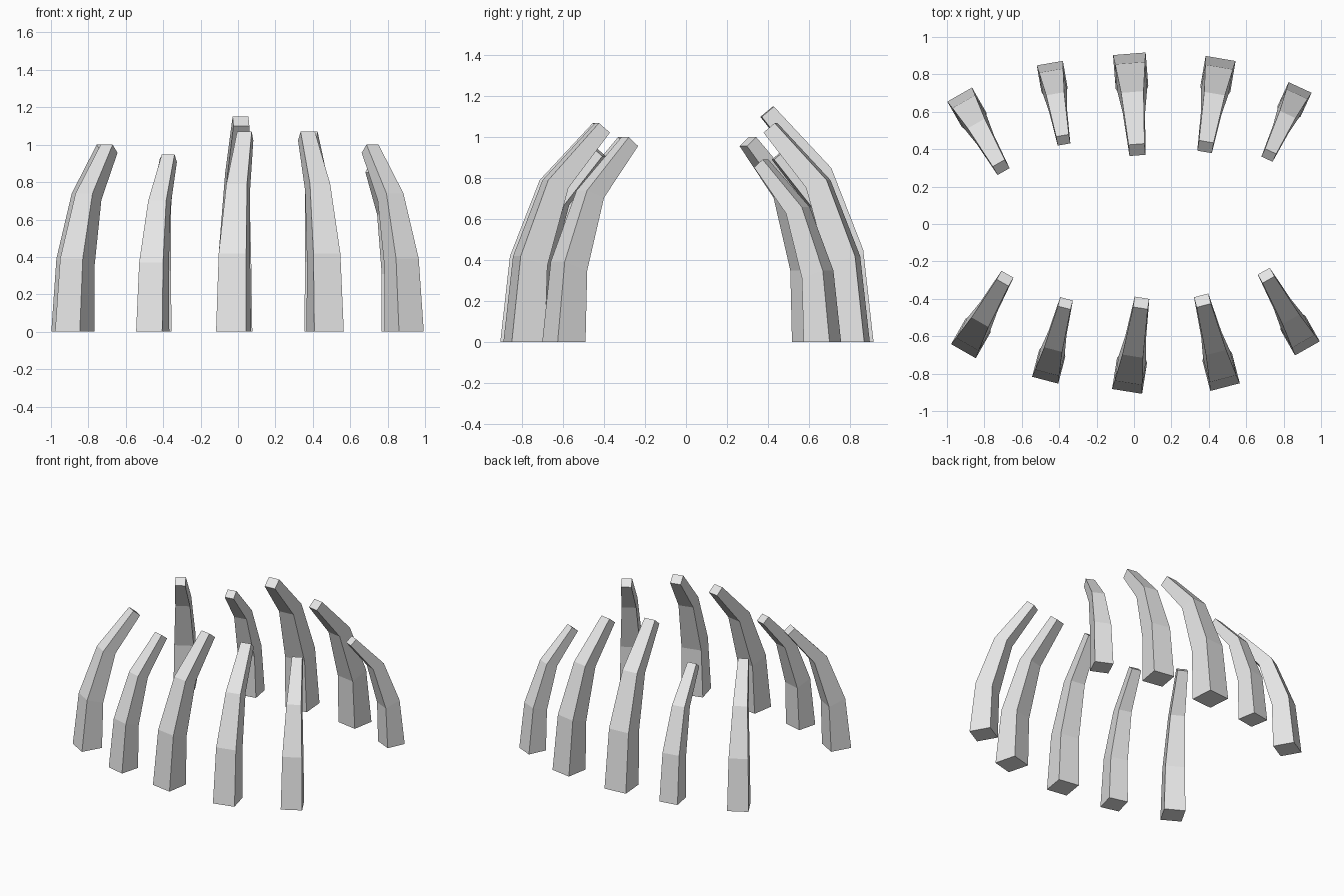
import bpy
import bmesh
from mathutils import Vector

cube = bpy.data.objects.get("Cube")
if cube:
    bpy.data.objects.remove(cube, do_unlink=True)

grey = bpy.data.materials.new("pale grey")
grey.use_nodes = True
grey.diffuse_color = (0.8, 0.8, 0.8, 1)
grey.node_tree.nodes["Principled BSDF"].inputs["Base Color"].default_value = (0.8, 0.8, 0.8, 1)

# Rib cross-sections, base to tip: outer (inward, up), inner (inward, up), width
SECTIONS = [
    ((0.0, 0.0), (0.18, 0.0), 0.175),
    ((0.05, 0.45), (0.195, 0.40), 0.16),
    ((0.205, 0.85), (0.315, 0.81), 0.12),
    ((0.485, 1.15), (0.545, 1.10), 0.085),
]


def make_rib(name, foot, tip, scale):
    """Curved tapering rib, standing at foot and leaning toward tip."""
    foot = Vector((*foot, 0))
    inward = (Vector((*tip, 0)) - foot).normalized()
    side = Vector((-inward.y, inward.x, 0))
    up = Vector((0, 0, 1))
    bm = bmesh.new()
    rings = []
    for outer, inner, width in SECTIONS:
        ring = []
        for (u, z), s in ((outer, -1), (outer, 1), (inner, 1), (inner, -1)):
            offset = inward * u + up * z + side * (s * width / 2)
            ring.append(bm.verts.new(foot + offset * scale))
        rings.append(ring)
    for low, high in zip(rings, rings[1:]):
        for i in range(4):
            j = (i + 1) % 4
            bm.faces.new((low[i], low[j], high[j], high[i]))
    bm.faces.new(rings[0])
    bm.faces.new(rings[-1])
    bmesh.ops.recalc_face_normals(bm, faces=bm.faces)
    mesh = bpy.data.meshes.new(name)
    bm.to_mesh(mesh)
    bm.free()
    mesh.materials.append(grey)
    bpy.context.collection.objects.link(bpy.data.objects.new(name, mesh))


# Ribs by place: outer foot, tip, size
RIBS = {
    "front_far_right_rib": ((-0.912, -0.68), (-0.68, -0.275), 0.87),
    "front_right_rib": ((-0.475, -0.835), (-0.362, -0.405), 0.825),
    "front_middle_rib": ((-0.037, -0.895), (0.042, -0.40), 0.93),
    "front_left_rib": ((0.487, -0.872), (0.36, -0.385), 0.93),
    "front_far_left_rib": ((0.927, -0.665), (0.695, -0.255), 0.87),
    "back_far_right_rib": ((-0.932, 0.692), (-0.70, 0.285), 0.87),
    "back_right_rib": ((-0.45, 0.86), (-0.375, 0.43), 0.81),
    "back_middle_rib": ((-0.025, 0.91), (0.018, 0.37), 1.0),
    "back_left_rib": ((0.463, 0.885), (0.378, 0.39), 0.93),
    "back_far_left_rib": ((0.888, 0.73), (0.715, 0.355), 0.775),
}
for rib_name, (rib_foot, rib_tip, rib_scale) in RIBS.items():
    make_rib(rib_name, rib_foot, rib_tip, rib_scale)
